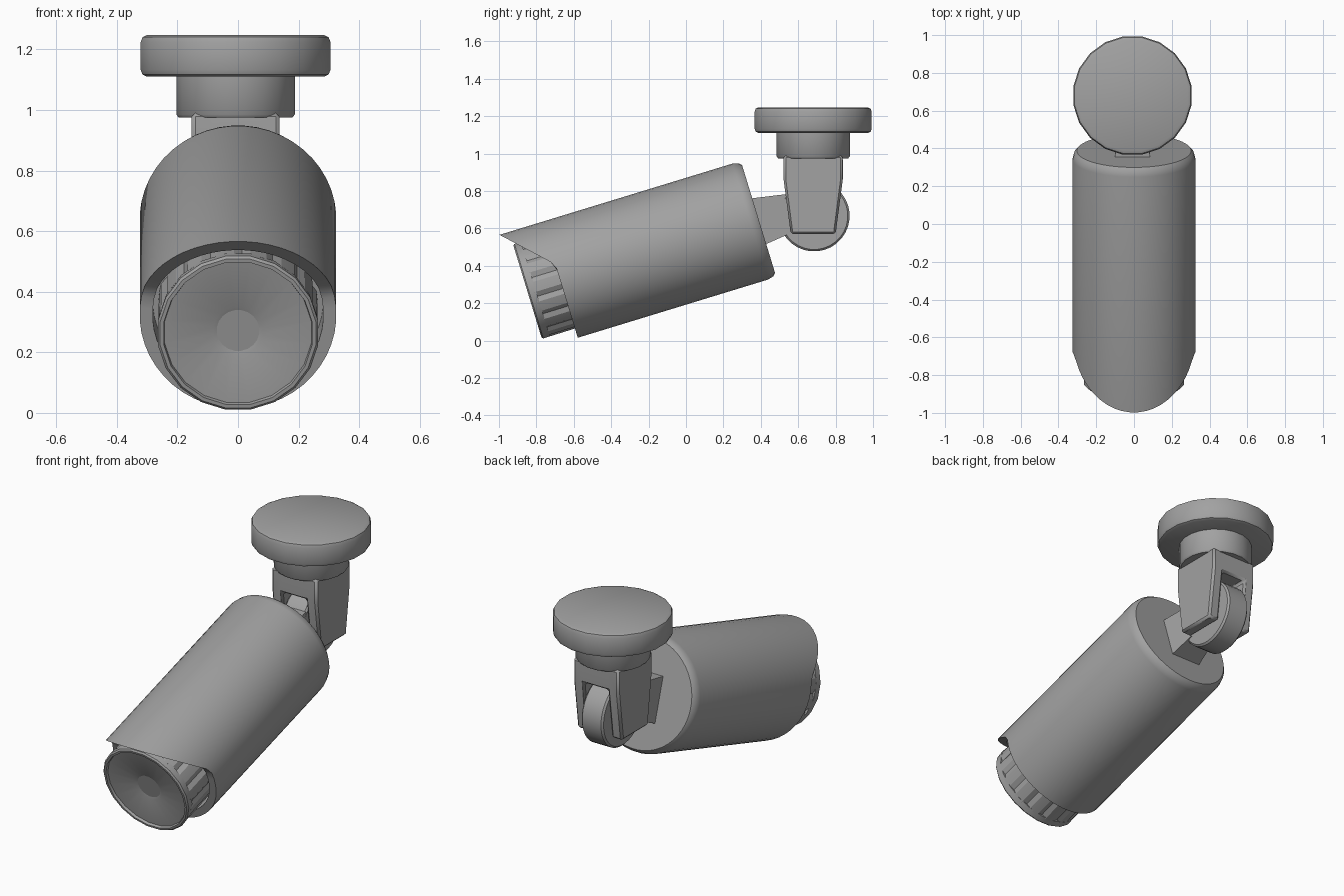
import bpy, bmesh, math
from mathutils import Matrix, Vector

cube = bpy.data.objects.get("Cube")
if cube:
    bpy.data.objects.remove(cube, do_unlink=True)

grey = bpy.data.materials.new("mid_grey")
grey.use_nodes = True
colour = (0.36, 0.36, 0.36, 1)
grey.diffuse_color = colour
grey.node_tree.nodes["Principled BSDF"].inputs["Base Color"].default_value = colour

TILT = math.radians(17)
# Housing frame: local z runs forward along the barrel, local y is up
BARREL = Matrix.Translation((0, 0.388, 0.65)) @ Matrix.Rotation(math.pi / 2 + TILT, 4, 'X')
MOUNT_X, MOUNT_Y = -0.008, 0.68


def finish(name, bm, matrix=Matrix(), bevel=0, angle=35):
    bmesh.ops.recalc_face_normals(bm, faces=bm.faces)
    mesh = bpy.data.meshes.new(name)
    bm.to_mesh(mesh)
    bm.free()
    mesh.materials.append(grey)
    ob = bpy.data.objects.new(name, mesh)
    bpy.context.collection.objects.link(ob)
    ob.matrix_world = matrix
    if bevel:
        mod = ob.modifiers.new("Bevel", 'BEVEL')
        mod.width = bevel
        mod.segments = 1
        mod.limit_method = 'ANGLE'
    bpy.ops.object.select_all(action='DESELECT')
    ob.select_set(True)
    bpy.context.view_layer.objects.active = ob
    if angle:
        bpy.ops.object.shade_smooth_by_angle(angle=math.radians(angle))
    return ob


def lathe(profile, sides, groove=None):
    """Revolve (radius, height) pairs about z and cap both ends."""
    bm = bmesh.new()
    rings = []
    for r, z in profile:
        ring = []
        for i in range(sides):
            a = math.tau * (i + 0.5) / sides
            rr = groove(i, r, z) if groove else r
            ring.append(bm.verts.new((rr * math.sin(a), rr * math.cos(a), z)))
        rings.append(ring)
    for low, high in zip(rings, rings[1:]):
        for i in range(sides):
            j = (i + 1) % sides
            bm.faces.new((low[i], low[j], high[j], high[i]))
    bm.faces.new(rings[0])
    bm.faces.new(rings[-1])
    return bm


# Barrel housing with a sun hood sweeping forward over the top
RIM = 1.11
bm = lathe([(0.303, 0), (0.317, 0.015), (0.325, 0.046), (0.325, RIM), (0.282, RIM), (0.282, 0.95)], 48)
for v in bm.verts:
    if abs(v.co.z - RIM) < 0.001:
        v.co.z += max(0, v.co.y - 0.085)
finish("housing", bm, BARREL)


# Lens barrel with narrow grooves around its side
def knurl(i, r, z):
    return r - 0.012 if i % 4 == 0 or i % 4 == 1 and z < 0 else r


lens_frame = BARREL @ Matrix.Translation((0, -0.01, 0))
bm = lathe([(0.262, 0.92), (0.264, 1.26)], 60, knurl)
finish("lens_barrel", bm, lens_frame, angle=10)

# Front bezel, shallow dish and central lens cup
bm = lathe([(0.266, 1.25), (0.268, 1.287), (0.26, 1.295), (0.248, 1.295), (0.245, 1.28),
            (0.083, 1.265), (0.035, 1.245)], 20)
finish("lens_face", bm, lens_frame, angle=20)

# Ceiling plate and collar
mount = Matrix.Translation((MOUNT_X, MOUNT_Y, 0))
bm = lathe([(0.296, 1.11), (0.311, 1.117), (0.317, 1.132), (0.317, 1.224), (0.311, 1.24), (0.296, 1.247)], 20)
finish("ceiling_plate", bm, mount, angle=40)
bm = lathe([(0.19, 0.975), (0.198, 0.985), (0.198, 1.12)], 20)
finish("collar", bm, mount, angle=40)

# Fork: solid top with two tapering prongs
bm = bmesh.new()
xs, zs = (-0.145, -0.076, 0.076, 0.145), (0.57, 0.86, 0.99)
for col in range(3):
    for row in range(2):
        if (col, row) == (1, 0):
            continue
        corners = [(col, row), (col + 1, row), (col + 1, row + 1), (col, row + 1)]
        bm.faces.new([bm.verts.new((xs[c], -0.158, zs[r])) for c, r in corners])
bmesh.ops.remove_doubles(bm, verts=bm.verts, dist=0.001)
parts = bmesh.ops.extrude_face_region(bm, geom=bm.faces[:])["geom"]
bmesh.ops.translate(bm, verts=[p for p in parts if isinstance(p, bmesh.types.BMVert)], vec=(0, 0.316, 0))
for v in bm.verts:
    if v.co.z < 0.6:
        v.co.y *= 0.76
finish("fork", bm, mount, bevel=0.012, angle=30)

# Pivot wheel between the prongs
bm = lathe([(0.18, -0.07), (0.19, -0.06), (0.19, 0.06), (0.18, 0.07)], 32)
wheel = Matrix.Translation((MOUNT_X, 0.685, 0.667)) @ Matrix.Rotation(math.pi / 2, 4, 'Y')
finish("pivot_wheel", bm, wheel, angle=30)

# Arm block tapering from the housing back to the wheel
bm = bmesh.new()
bmesh.ops.create_cube(bm, size=1)
for v in bm.verts:
    near_cap = v.co.z > 0
    top = v.co.y > 0
    half = 0.095 if near_cap else 0.068
    height = (0.118 if top else -0.141) if near_cap else (0.084 if top else -0.118)
    v.co = Vector((math.copysign(half, v.co.x) + MOUNT_X, height, 0.01 if near_cap else -0.18))
finish("arm", bm, BARREL, angle=30)
